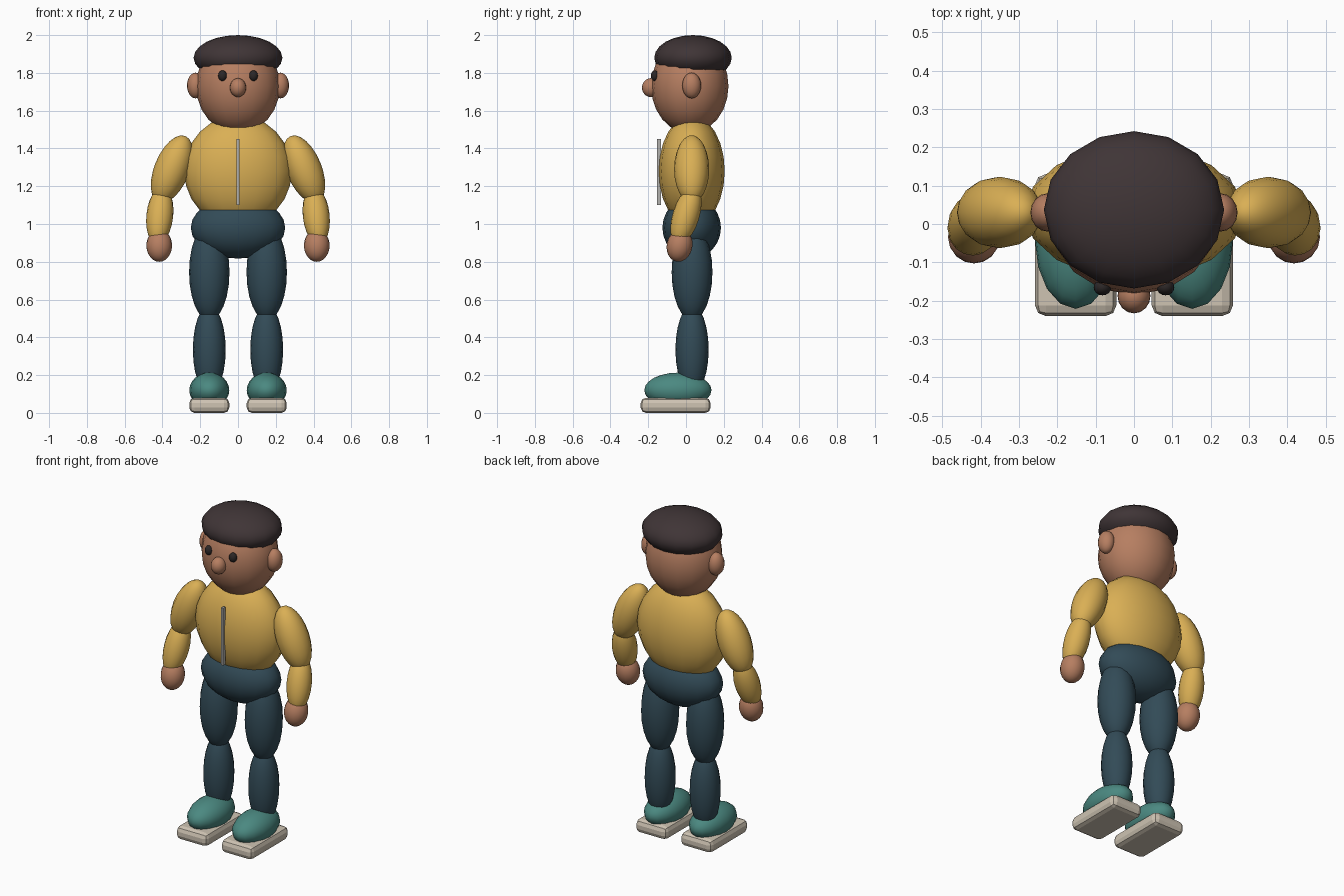
import bpy
from math import radians

default_cube = bpy.data.objects.get("Cube")
if default_cube:
    bpy.data.objects.remove(default_cube, do_unlink=True)


def material(name, *rgb):
    mat = bpy.data.materials.new(name)
    mat.use_nodes = True
    mat.diffuse_color = (*rgb, 1)
    mat.node_tree.nodes["Principled BSDF"].inputs["Base Color"].default_value = (*rgb, 1)
    return mat


skin = material("warm skin", 0.47, 0.21, 0.12)
hair_brown = material("dark brown hair", 0.05, 0.035, 0.037)
eye_black = material("eye black", 0.025, 0.02, 0.02)
mustard = material("mustard jacket", 0.70, 0.43, 0.09)
navy = material("slate blue trousers", 0.032, 0.07, 0.095)
teal = material("teal shoe", 0.07, 0.25, 0.22)
cream = material("cream sole", 0.62, 0.55, 0.45)
grey = material("zip grey", 0.45, 0.44, 0.42)


def ellipsoid(name, mat, centre, radii, tilt=(0, 0)):
    """Smooth low-segment ball, scaled and tilted about x and y (degrees)."""
    bpy.ops.mesh.primitive_uv_sphere_add(
        segments=16, ring_count=12, radius=1, location=centre,
        rotation=(radians(tilt[0]), radians(tilt[1]), 0))
    obj = bpy.context.object
    obj.name = name
    obj.scale = radii
    obj.data.materials.append(mat)
    bpy.ops.object.shade_smooth()
    return obj


def box(name, mat, centre, size, bevel=0):
    bpy.ops.mesh.primitive_cube_add(size=1, location=centre)
    obj = bpy.context.object
    obj.name = name
    obj.scale = size
    bpy.ops.object.transform_apply(location=False, rotation=False, scale=True)
    obj.data.materials.append(mat)
    if bevel:
        mod = obj.modifiers.new("rounded_edges", "BEVEL")
        mod.width = bevel
        mod.segments = 2
    return obj


# Head and face
ellipsoid("head", skin, (0, 0.02, 1.73), (0.222, 0.205, 0.25))
ellipsoid("hair", hair_brown, (0, 0.037, 1.88), (0.235, 0.205, 0.12))
ellipsoid("nose", skin, (0, -0.187, 1.722), (0.043, 0.046, 0.05))

# Body
ellipsoid("torso", mustard, (0, 0.03, 1.28), (0.285, 0.175, 0.295))
ellipsoid("hips", navy, (0, 0.03, 0.98), (0.25, 0.155, 0.163))
box("jacket_zip", grey, (0, -0.143, 1.275), (0.016, 0.022, 0.35))

# Paired parts
for side, s in (("left", 1), ("right", -1)):
    # Face
    ellipsoid(f"{side}_eye", eye_black, (s * 0.082, -0.165, 1.785), (0.023, 0.021, 0.028))
    ellipsoid(f"{side}_ear", skin, (s * 0.225, 0.03, 1.733), (0.045, 0.05, 0.068))

    # Arm
    ellipsoid(f"{side}_upper_arm", mustard, (s * 0.35, 0.03, 1.29),
              (0.093, 0.093, 0.19), (0, -s * 22))
    ellipsoid(f"{side}_forearm", mustard, (s * 0.414, 0, 1.045),
              (0.071, 0.071, 0.16), (-17, -s * 6))
    ellipsoid(f"{side}_hand", skin, (s * 0.417, -0.034, 0.886),
              (0.068, 0.068, 0.087), (-12, 0))

    # Leg
    ellipsoid(f"{side}_thigh", navy, (s * 0.152, 0.032, 0.745), (0.107, 0.108, 0.255))
    ellipsoid(f"{side}_shin", navy, (s * 0.152, 0.032, 0.335), (0.087, 0.088, 0.235))

    # Shoe
    ellipsoid(f"{side}_shoe", teal, (s * 0.152, -0.043, 0.12), (0.106, 0.178, 0.093))
    box(f"{side}_sole", cream, (s * 0.152, -0.055, 0.04), (0.212, 0.37, 0.08), 0.028)
